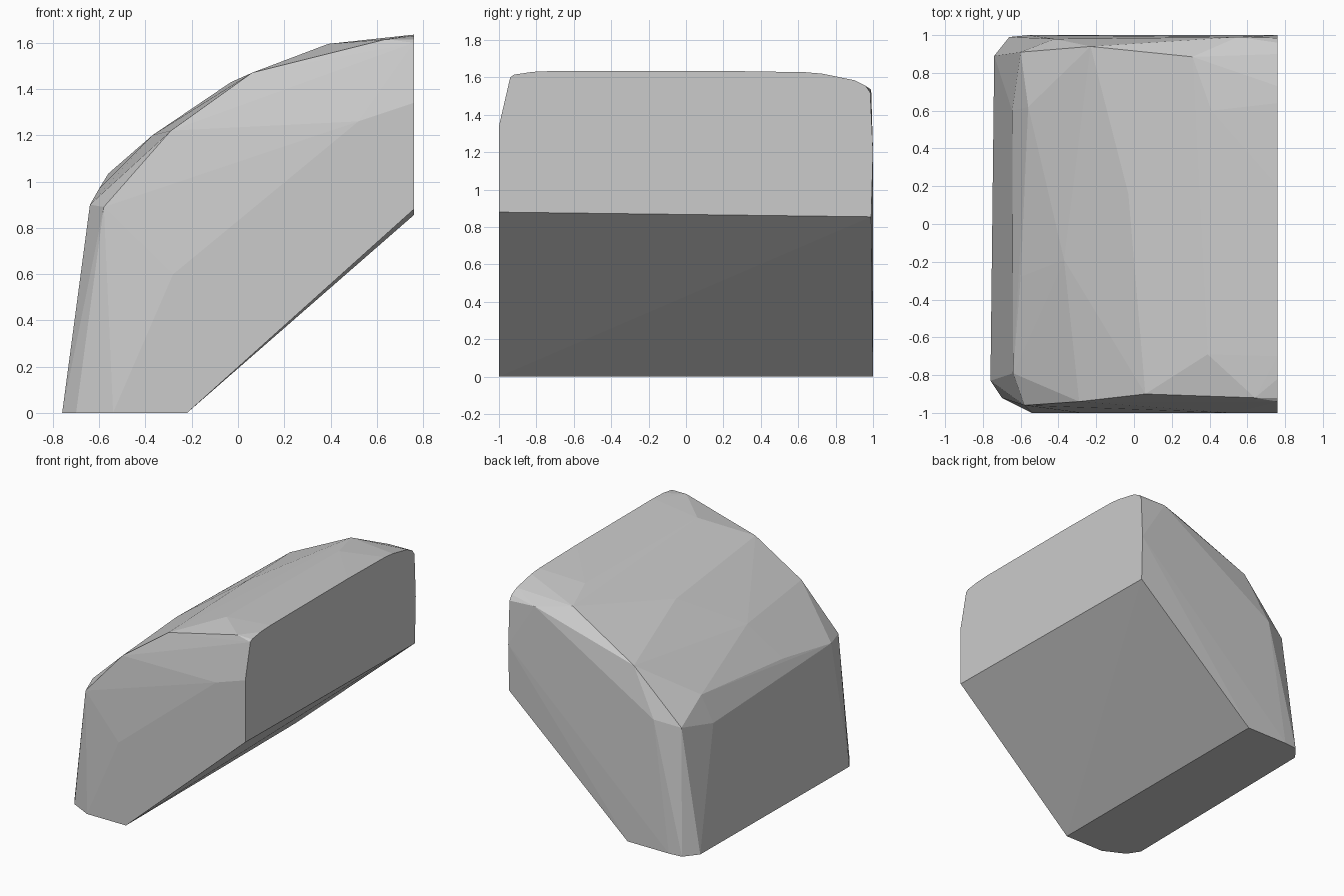
import bpy, bmesh

grey = bpy.data.materials.new("light grey")
grey.diffuse_color = (0.6, 0.6, 0.6, 1)

# Foot: flat base with chamfered left corners
foot = [(-0.76, -0.83), (-0.70, -0.92), (-0.54, -1.0), (-0.22, -1.0),
        (-0.22, 1.0), (-0.56, 1.0), (-0.66, 0.99), (-0.74, 0.89)]

# Right end: flat cut, outlined in (y, z)
end = [(-1.0, 0.88), (-1.0, 1.34), (-0.94, 1.60), (-0.92, 1.615), (-0.82, 1.63),
       (-0.70, 1.635), (0.20, 1.635), (0.64, 1.628), (0.73, 1.62), (0.90, 1.585),
       (0.96, 1.555), (0.985, 1.52), (1.0, 1.20), (0.99, 0.855)]

# Crown: faceted curve rising from the left wall to the right end
crown = [(-0.64, -0.79, 0.90), (-0.645, 0.60, 0.84), (-0.60, -0.28, 0.97),
         (-0.56, 0.62, 1.035), (-0.37, -0.19, 1.20), (-0.03, 0.16, 1.43),
         (0.39, -0.69, 1.595), (0.41, 0.60, 1.595)]

# Front and back shoulders: ridges where the crown meets the side walls
front_shoulder = [(-0.58, -0.96, 0.89), (-0.29, -0.94, 1.22), (0.06, -0.90, 1.47),
                  (0.64, -0.92, 1.615), (-0.28, -1.0, 0.60), (0.52, -1.0, 1.26)]
back_shoulder = [(-0.60, 0.91, 0.91), (-0.42, 0.98, 0.95), (-0.23, 0.94, 1.285),
                 (0.31, 0.885, 1.56), (0.55, 0.99, 1.535)]

points = ([(x, y, 0) for x, y in foot] + [(0.76, y, z) for y, z in end]
          + crown + front_shoulder + back_shoulder)

# Wrap the outlines in one faceted skin
bm = bmesh.new()
for p in points:
    bm.verts.new(p)
bmesh.ops.convex_hull(bm, input=bm.verts[:])
bmesh.ops.delete(bm, geom=[v for v in bm.verts if not v.link_faces], context='VERTS')
bmesh.ops.dissolve_limit(bm, angle_limit=0.005, verts=bm.verts[:], edges=bm.edges[:])
bmesh.ops.recalc_face_normals(bm, faces=bm.faces[:])
mesh = bpy.data.meshes.new("faceted_block")
bm.to_mesh(mesh)
bm.free()
mesh.materials.append(grey)
block = bpy.data.objects.new("faceted_block", mesh)
bpy.context.collection.objects.link(block)
